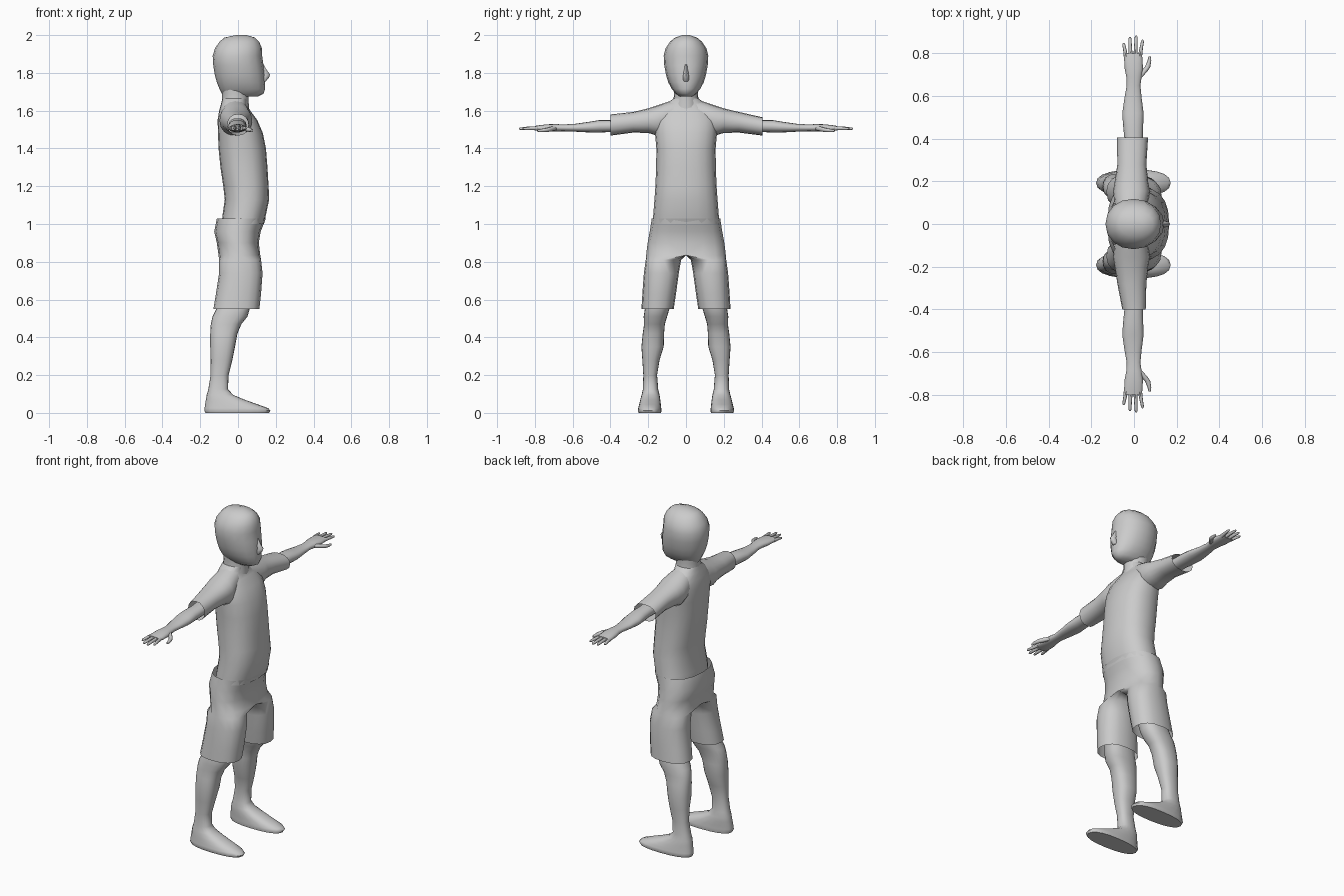
import bpy, bmesh, math


def power(v, p):
    return math.copysign(abs(v) ** p, v) if abs(v) > 1e-6 else 0.0


def loft(name, rings, axis='z', n=16, p=0.9, caps=(True, True), taper=0.0,
         mirror=False, half_above=None, flip=1, smooth=50):
    """Skin oval rings (t, a0, a1, b0, b1) along z (a=x, b=y) or along y (a=x, b=z)."""
    bm = bmesh.new()
    loops = []
    for t, a0, a1, b0, b1 in rings:
        half = half_above is not None and t > half_above
        loop = []
        for i in range(n):
            ang = 2 * math.pi * i / n
            c, s = power(math.cos(ang), p), power(math.sin(ang), p)
            a = (a0 + a1) / 2 + (a1 - a0) / 2 * c
            if half:
                b = max(0.0, b1 * s)
            else:
                b = (b0 + b1) / 2 + (b1 - b0) / 2 * s * (1 + taper * c)
            loop.append(bm.verts.new((a, b, t) if axis == 'z' else (a, flip * t, b)))
        loops.append(loop)
    for lo, hi in zip(loops, loops[1:]):
        for i in range(n):
            j = (i + 1) % n
            bm.faces.new((lo[i], lo[j], hi[j], hi[i]))
    if caps[0]:
        bm.faces.new(loops[0])
    if caps[1]:
        bm.faces.new(loops[-1])
    # remove the inner wall on the mirror plane
    if half_above is not None:
        wall = [f for f in bm.faces if all(abs(v.co.y) < 1e-5 for v in f.verts)]
        bmesh.ops.delete(bm, geom=wall, context='FACES')
    bmesh.ops.recalc_face_normals(bm, faces=bm.faces)
    me = bpy.data.meshes.new(name)
    bm.to_mesh(me)
    bm.free()
    ob = bpy.data.objects.new(name, me)
    bpy.context.collection.objects.link(ob)
    bpy.ops.object.select_all(action='DESELECT')
    ob.select_set(True)
    bpy.context.view_layer.objects.active = ob
    bpy.ops.object.shade_smooth_by_angle(angle=math.radians(smooth))
    if mirror:
        m = ob.modifiers.new("Mirror", 'MIRROR')
        m.use_axis = (False, True, False)
        m.merge_threshold = 0.0005
    return ob


def sym(rows):
    return [(t, a0, a1, -b, b) for t, a0, a1, b in rows]


# head
loft("head", sym([(1.675, -.07, .105, .035), (1.69, -.085, .135, .055), (1.715, -.098, .144, .075),
                  (1.75, -.112, .142, .094), (1.79, -.123, .142, .106), (1.84, -.131, .135, .115),
                  (1.89, -.134, .128, .118), (1.93, -.122, .127, .108), (1.965, -.098, .112, .085),
                  (1.987, -.072, .09, .058), (2.0, -.01, .045, .02)]), p=.95)
# nose
loft("nose", sym([(1.755, .12, .147, .014), (1.775, .12, .164, .017), (1.792, .12, .17, .014),
                  (1.815, .11, .152, .011), (1.845, .11, .136, .008)]), n=8, p=1)
# neck
loft("neck", sym([(1.60, -.09, .06, .075), (1.65, -.084, .056, .066), (1.69, -.084, .056, .064),
                  (1.73, -.09, .06, .066)]), p=1, caps=(False, False))

# shirt body
loft("shirt_body", sym([(1.0, -.085, .138, .178), (1.04, -.083, .146, .174), (1.13, -.07, .165, .167),
                        (1.2, -.078, .162, .162), (1.3, -.093, .156, .158), (1.4, -.103, .148, .157),
                        (1.48, -.106, .132, .164), (1.55, -.108, .102, .166), (1.6, -.1, .065, .145),
                        (1.635, -.09, .045, .105), (1.665, -.083, .05, .066)]),
     n=20, p=.85, caps=(False, False))

# shirt sleeves, the left one slightly wider than the right one
for side, flip, cuff in (("left", 1, (.405, -.08, .066, 1.468, 1.565)),
                         ("right", -1, (.4, -.055, .055, 1.468, 1.58))):
    loft("sleeve_" + side, [(.03, -.085, .05, 1.5, 1.668), (.1, -.092, .065, 1.48, 1.646),
                            (.155, -.098, .075, 1.468, 1.627), (.2, -.09, .066, 1.482, 1.612),
                            (.28, -.078, .058, 1.484, 1.593), cuff],
         axis='y', flip=flip, caps=(True, False))

# bare arms and palms
loft("arm", [(.3, -.05, .045, 1.485, 1.56), (.4, -.045, .042, 1.487, 1.55), (.46, -.051, .043, 1.484, 1.55),
             (.52, -.055, .045, 1.485, 1.54), (.59, -.045, .036, 1.489, 1.53), (.65, -.034, .03, 1.491, 1.527),
             (.69, -.036, .036, 1.49, 1.529), (.73, -.044, .042, 1.489, 1.528), (.77, -.046, .04, 1.491, 1.524),
             (.8, -.047, .037, 1.495, 1.519)], axis='y', mirror=True)

# fingers: base x, tip x, tip y
for i, (xb, xt, yt) in enumerate([(-.038, -.048, .85), (-.016, -.019, .878),
                                  (.007, .01, .885), (.028, .04, .865)]):
    xm, ym = (xb + xt) / 2, (.785 + yt) / 2
    loft(f"finger_{i + 1}", [(.785, xb - .01, xb + .01, 1.496, 1.518), (ym, xm - .008, xm + .008, 1.497, 1.516),
                             (yt - .008, xt - .007, xt + .007, 1.498, 1.511), (yt, xt - .003, xt + .003, 1.501, 1.508)],
         axis='y', n=8, p=1, mirror=True)
# thumbs
loft("thumb", [(.68, .01, .03, 1.497, 1.52), (.715, .03, .062, 1.49, 1.515), (.735, .05, .076, 1.487, 1.509),
               (.765, .063, .081, 1.486, 1.504), (.785, .068, .079, 1.488, 1.5)],
     axis='y', n=8, p=1, mirror=True)

# shorts: one leg tube that opens into half of the hips
loft("shorts", [(.55, -.13, .113, .065, .236), (.63, -.117, .122, .053, .231), (.74, -.1, .13, .038, .223),
                (.81, -.1, .122, .026, .213), (.835, -.103, .118, 0, .211), (.9, -.112, .11, 0, .203),
                (.96, -.126, .12, 0, .192), (1.03, -.112, .148, 0, .181)],
     p=.85, caps=(False, False), mirror=True, half_above=.82, smooth=70)

# legs and feet in one skin, from sole to thigh
loft("leg_and_foot", [(0, -.172, .165, .132, .25), (.012, -.178, .172, .13, .255), (.025, -.177, .16, .131, .253),
                      (.045, -.174, .105, .133, .248), (.07, -.17, .035, .136, .242), (.095, -.166, -.025, .14, .235),
                      (.125, -.157, -.053, .147, .228), (.2, -.145, -.05, .153, .226), (.28, -.145, -.03, .14, .231),
                      (.35, -.147, -.016, .118, .236), (.42, -.147, -.003, .116, .229), (.47, -.144, .018, .112, .222),
                      (.51, -.135, .05, .1, .224), (.55, -.115, .062, .088, .218), (.64, -.095, .08, .075, .2)],
     n=20, p=.85, taper=.04, mirror=True)
